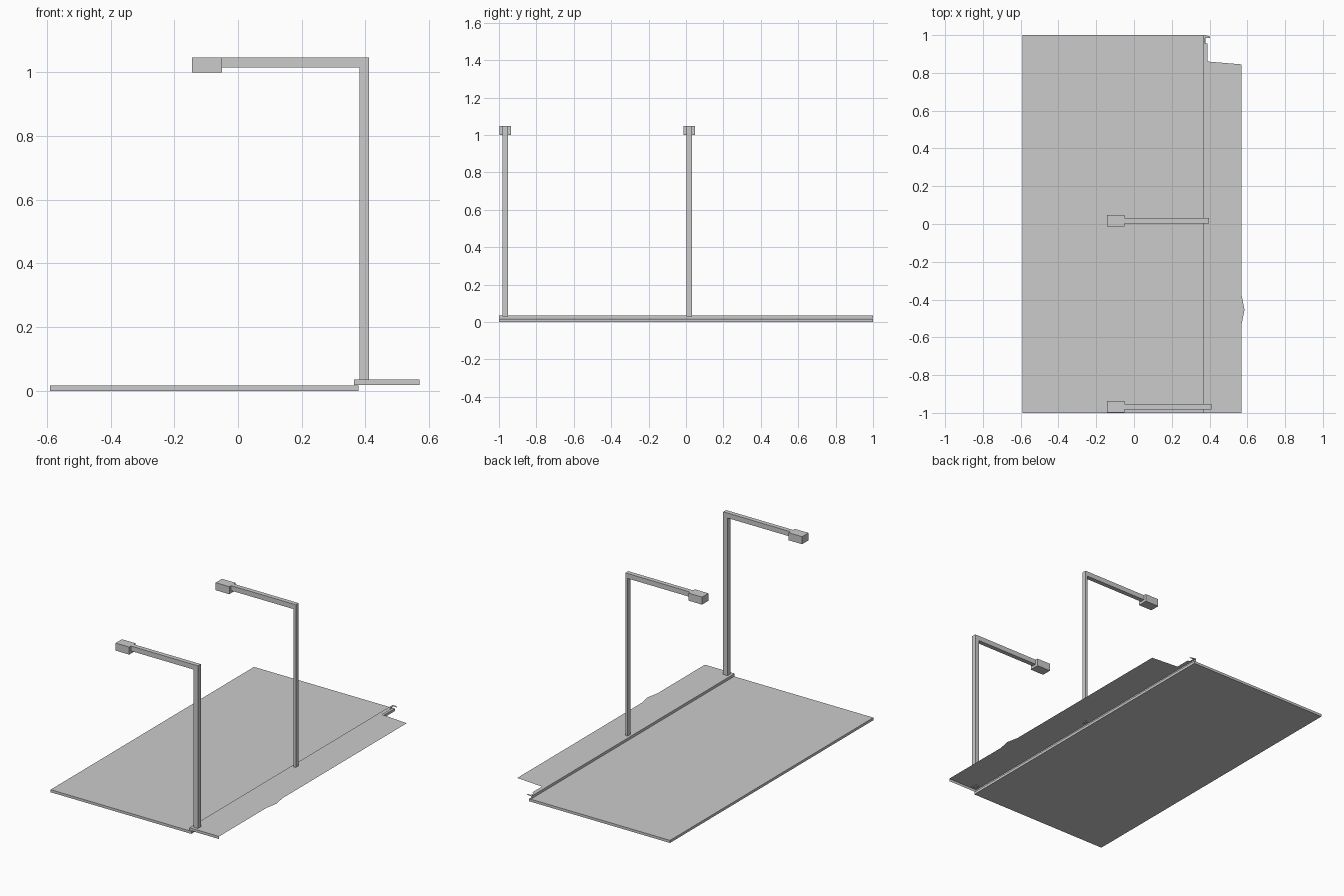
import bpy, bmesh

if "Cube" in bpy.data.objects:
    bpy.data.objects.remove(bpy.data.objects["Cube"])


def mesh_object(name, bm):
    bmesh.ops.recalc_face_normals(bm, faces=bm.faces)
    mesh = bpy.data.meshes.new(name)
    bm.to_mesh(mesh)
    bm.free()
    ob = bpy.data.objects.new(name, mesh)
    bpy.context.collection.objects.link(ob)
    return ob


def box(name, x0, x1, y0, y1, z0, z1):
    bm = bmesh.new()
    bmesh.ops.create_cube(bm, size=1)
    for v in bm.verts:
        v.co = ((x0 + x1) / 2 + v.co.x * (x1 - x0),
                (y0 + y1) / 2 + v.co.y * (y1 - y0),
                (z0 + z1) / 2 + v.co.z * (z1 - z0))
    return mesh_object(name, bm)


# L-shaped post and arm, extruded across its width
def post_and_arm(name, x_out, y0, y1):
    profile = [(0.381, 0.03), (x_out, 0.03), (x_out, 1.047),
               (-0.05, 1.047), (-0.05, 1.016), (0.381, 1.016)]
    bm = bmesh.new()
    face = bm.faces.new([bm.verts.new((x, y0, z)) for x, z in profile])
    ext = bmesh.ops.extrude_face_region(bm, geom=[face], use_keep_orig=True)
    for v in ext["geom"]:
        if isinstance(v, bmesh.types.BMVert):
            v.co.y = y1
    return mesh_object(name, bm)


# Road slab
box("road", -0.59, 0.379, -1, 1, 0, 0.016)

# Pavement: thin top sheet with a broken corner and a bulge on the outer edge
outline = [(0.365, -1), (0.57, -1), (0.57, -0.53), (0.585, -0.455),
           (0.57, -0.38), (0.57, 0.845), (0.39, 0.86), (0.39, 0.955),
           (0.377, 0.955), (0.377, 0.985), (0.402, 0.985), (0.402, 0.992),
           (0.38, 1), (0.365, 1)]
bm = bmesh.new()
top = [bm.verts.new((x, y, 0.035)) for x, y in outline]
bm.faces.new(top)
# Kerb faces along the road and the front end
low = [bm.verts.new((x, y, 0.019)) for x, y in (outline[-1], outline[0], outline[1])]
bm.faces.new((top[-1], low[0], low[1], top[0]))
bm.faces.new((top[0], low[1], low[2], top[1]))
pavement = mesh_object("pavement", bm)

# Two street lamps
for label, x_out, yc in (("front", 0.411, -0.967), ("middle", 0.396, 0.017)):
    post_and_arm(label + "_lamp_post", x_out, yc - 0.014, yc + 0.014)
    box(label + "_lamp_head", -0.144, -0.05, yc - 0.031, yc + 0.031, 1.0, 1.047)
